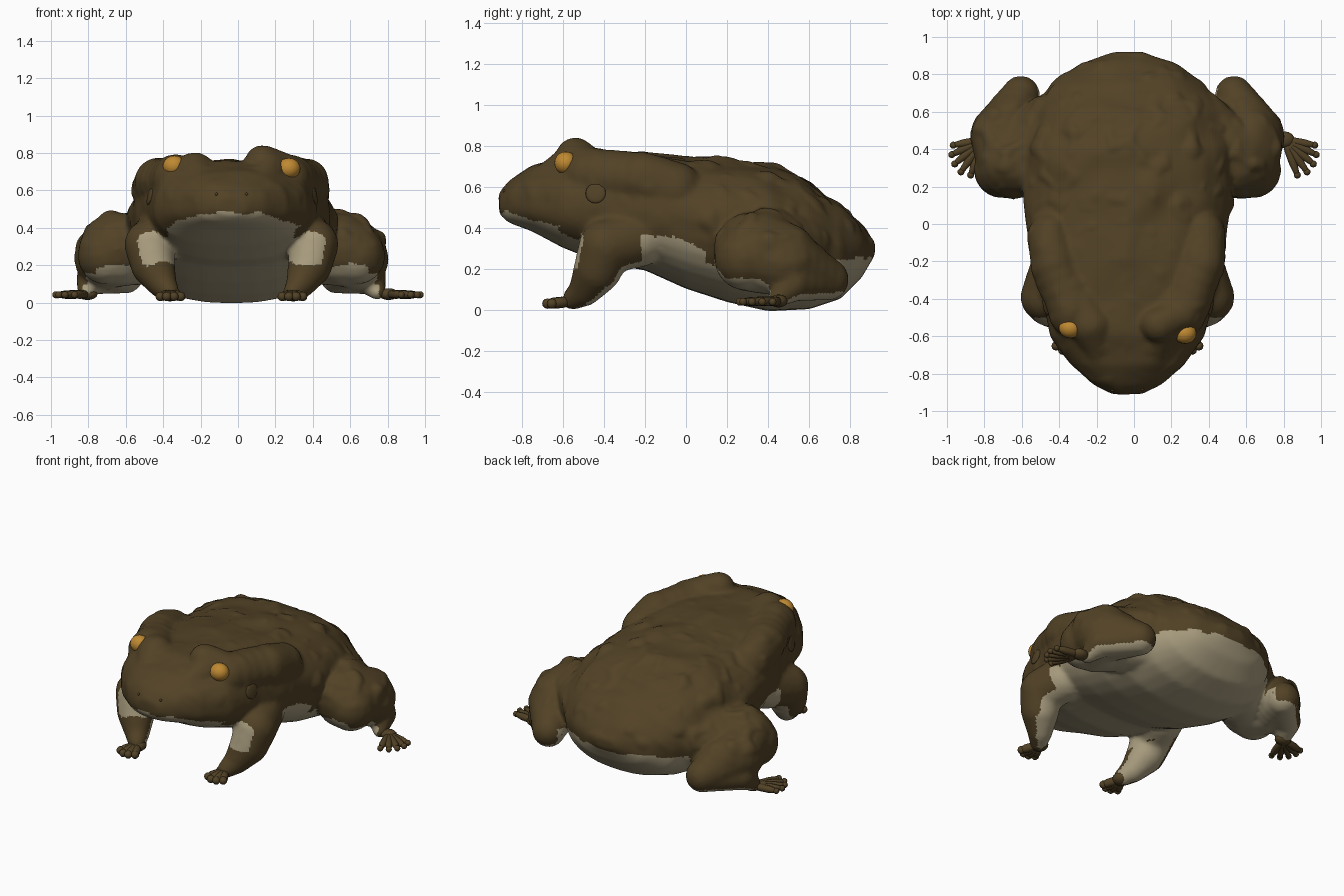
import bpy, bmesh, math
from mathutils import Vector, Matrix, noise
from mathutils.bvhtree import BVHTree

cube = bpy.data.objects.get("Cube")
if cube:
    bpy.data.objects.remove(cube)

MID = -0.035   # the animal sits slightly off the centre line


def material(name, rgb, rough=0.7):
    m = bpy.data.materials.new(name)
    m.use_nodes = True
    m.diffuse_color = (*rgb, 1)
    node = m.node_tree.nodes["Principled BSDF"]
    node.inputs["Base Color"].default_value = (*rgb, 1)
    node.inputs["Roughness"].default_value = rough
    return m


brown = material("brown skin", (0.084, 0.054, 0.019))
cream = material("cream belly", (0.4, 0.34, 0.215))
amber = material("amber eye", (0.52, 0.25, 0.032))


def finish(name, bm, *mats):
    mesh = bpy.data.meshes.new(name)
    bmesh.ops.recalc_face_normals(bm, faces=bm.faces)
    bm.to_mesh(mesh)
    bm.free()
    ob = bpy.data.objects.new(name, mesh)
    bpy.context.collection.objects.link(ob)
    for m in mats:
        mesh.materials.append(m)
    mesh.shade_smooth()
    return ob


def ball(bm, co, r, scale=(1, 1, 1), rot=None, seg=16):
    mat = Matrix.Translation(co) @ (rot or Matrix()) @ Matrix.Diagonal((*scale, 1))
    bmesh.ops.create_uvsphere(bm, u_segments=seg, v_segments=seg // 2, radius=r, matrix=mat)


def limb(bm, side, *joints):
    """Chain of closely spaced balls through (x, y, z, radius) joints."""
    chain = [Vector(a).lerp(Vector(b), i / 4)
             for a, b in zip(joints, joints[1:]) for i in range(4)]
    for x, y, z, r in chain + [joints[-1]]:
        ball(bm, (MID + side * x, y, z), r)


def capsule(bm, a, b, r):
    a, b = Vector(a), Vector(b)
    rot = (b - a).to_track_quat('Z', 'Y').to_matrix().to_4x4()
    ball(bm, (a + b) / 2, r, (1, 1, (b - a).length / 2 / r), rot, 10)


# Trunk and head: y, half width, bottom, widest height, top
SECTIONS = [(-.905, .08, .47, .51, .56), (-.86, .17, .43, .5, .62), (-.75, .3, .39, .5, .7),
            (-.6, .41, .31, .5, .75), (-.4, .45, .23, .5, .75), (-.2, .51, .2, .48, .76),
            (0, .53, .11, .44, .74), (.2, .55, .045, .4, .73), (.4, .55, .0, .37, .71),
            (.6, .5, .01, .33, .62), (.75, .4, .06, .3, .51), (.85, .26, .16, .29, .41),
            (.915, .08, .27, .3, .33)]
bm = bmesh.new()
rings = []
for y, w, low, mid, top in SECTIONS:
    ring = []
    for i in range(32):
        t = math.tau * i / 32
        c, s = math.cos(t), math.sin(t)
        px = math.copysign(abs(c) ** 0.85, c) * w
        pz = math.copysign(abs(s) ** 0.85, s)
        ring.append(bm.verts.new((MID + px, y, mid + pz * (top - mid if s > 0 else mid - low))))
    rings.append(ring)
for a, b in zip(rings, rings[1:]):
    for i in range(32):
        j = (i + 1) % 32
        bm.faces.new((a[i], a[j], b[j], b[i]))
bm.faces.new(rings[0])
bm.faces.new(rings[-1])

# Brows, glands behind the eyes, arms and legs
for s in (-1, 1):
    limb(bm, s, (.15, -.68, .63, .08), (.2, -.54, .695, .11), (.27, -.4, .65, .11))
    limb(bm, s, (.29, -.48, .66, .125), (.39, -.22, .64, .13), (.41, -.05, .6, .12))
    limb(bm, s, (.38, -.24, .35, .14), (.44, -.39, .31, .13), (.42, -.43, .2, .115),
         (.37, -.49, .1, .075), (.33, -.55, .055, .05))
    limb(bm, s, (.38, .5, .3, .2), (.61, .33, .285, .195), (.67, .47, .24, .17),
         (.57, .69, .15, .1))
    ball(bm, (MID + s * .67, .29, .25), .15)
    limb(bm, s, (.57, .69, .14, .09), (.74, .52, .13, .085), (.78, .44, .055, .04))
limb(bm, 1, (.165, -.54, .745, .09), (.24, -.5, .72, .09))
body = finish("body", bm)

# Merge all volumes into one skin
mod = body.modifiers.new("merge", 'REMESH')
mod.mode = 'VOXEL'
mod.voxel_size = 0.015
mod = body.modifiers.new("soften", 'SMOOTH')
mod.factor = 0.5
mod.iterations = 10
skin = bpy.data.meshes.new_from_object(body.evaluated_get(bpy.context.evaluated_depsgraph_get()))
body.modifiers.clear()
body.data = skin
skin.name = "body"
skin.materials.clear()
skin.materials.append(brown)
skin.materials.append(cream)


def edge_height(y):
    """Height where the back colour meets the belly colour."""
    pts = [(-.91, .48), (-.6, .4), (-.1, .36), (.15, .28), (.5, .22), (.75, .24), (.91, .28)]
    for (y0, z0), (y1, z1) in zip(pts, pts[1:]):
        if y <= y1:
            return z0 + (z1 - z0) * (y - y0) / (y1 - y0)
    return pts[-1][1]


# Lumpy back
bm = bmesh.new()
bm.from_mesh(skin)
bm.normal_update()
moves = []
for v in bm.verts:
    back = min(max((v.co.z - edge_height(v.co.y)) / .12, 0), 1)
    rear = min(max((v.co.y + .3) / .4, .35), 1)
    lump = noise.noise(v.co * 5.5) * .026 + max(noise.noise(v.co * 11) - .1, 0) * .03
    moves.append(v.normal * (.005 + back * rear * lump))
for v, d in zip(bm.verts, moves):
    v.co += d
bm.normal_update()


def is_cream(co, n):
    s = 1 if co.x > MID else -1
    x, out = abs(co.x - MID), n.x * s
    wob = noise.noise(co * 9) * .025
    z = co.z + wob
    if co.y > .1 and x > .46 and co.z < .5:              # leg
        return n.z < -.6 or (z < .19 and out < .4 and n.y < .35)
    if -.62 < co.y < -.22 and x > .24 and co.z < .41:     # arm
        if out > .55 or (z > .34 and co.y > -.5):
            return False
        return n.y > .1 or (z > .21 and out < .5)
    centre = max(1 - x / .3, 0) if co.y > .6 else 0
    return z < edge_height(co.y) - .04 * centre


for f in bm.faces:
    f.smooth = True
    f.material_index = int(is_cream(f.calc_center_median(), f.normal))
tree = BVHTree.FromBMesh(bm)
bm.to_mesh(skin)
bm.free()

EYES = {"right": (-.34, -.555, .73), "left": (.272, -.585, .717)}
for s, side in ((-1, "right"), (1, "left")):
    # Eye
    bm = bmesh.new()
    ball(bm, EYES[side], .062, (1, .9, .9), seg=20)
    finish("eye_" + side, bm, amber)

    # Eardrum and nostril, set on the skin
    hit = tree.ray_cast(Vector((s * 2, -.44, .57)), Vector((-s, 0, 0)))
    bm = bmesh.new()
    ball(bm, hit[0], .05, (1, 1, .2), hit[1].to_track_quat('Z', 'Y').to_matrix().to_4x4())
    finish("eardrum_" + side, bm, brown)
    hit = tree.ray_cast(Vector((MID + s * .08, -2, .58)), Vector((0, 1, 0)))
    bm = bmesh.new()
    ball(bm, hit[0], .008, seg=10)
    finish("nostril_" + side, bm, brown)

    # Front foot with four stubby toes
    bm = bmesh.new()
    wrist = Vector((MID + s * .325, -.55, .045))
    ball(bm, wrist, .055, (1, 1, .7))
    for i in range(4):
        a = math.radians(-35 + i * 24) * s
        tip = wrist + Vector((math.sin(a) * .11, -math.cos(a) * .15, -.015))
        capsule(bm, wrist, tip, .028)
        ball(bm, wrist.lerp(tip, .85), .025, seg=12)
    finish("front_foot_" + side, bm, brown)

    # Hind foot with five long toes fanned outward and forward
    bm = bmesh.new()
    heel = Vector((s * .805, .45, .045))
    ball(bm, heel, .045, (1.2, 1, .7))
    for i, reach in enumerate((.18, .205, .22, .23, .22)):
        a = math.radians(-10 - i * 15)
        tip = heel + Vector((s * math.cos(a) * reach, math.sin(a) * reach, -.004))
        capsule(bm, heel.lerp(tip, -.1), tip, .024)
        ball(bm, heel.lerp(tip, .91), .019, seg=12)
    finish("hind_foot_" + side, bm, brown)
